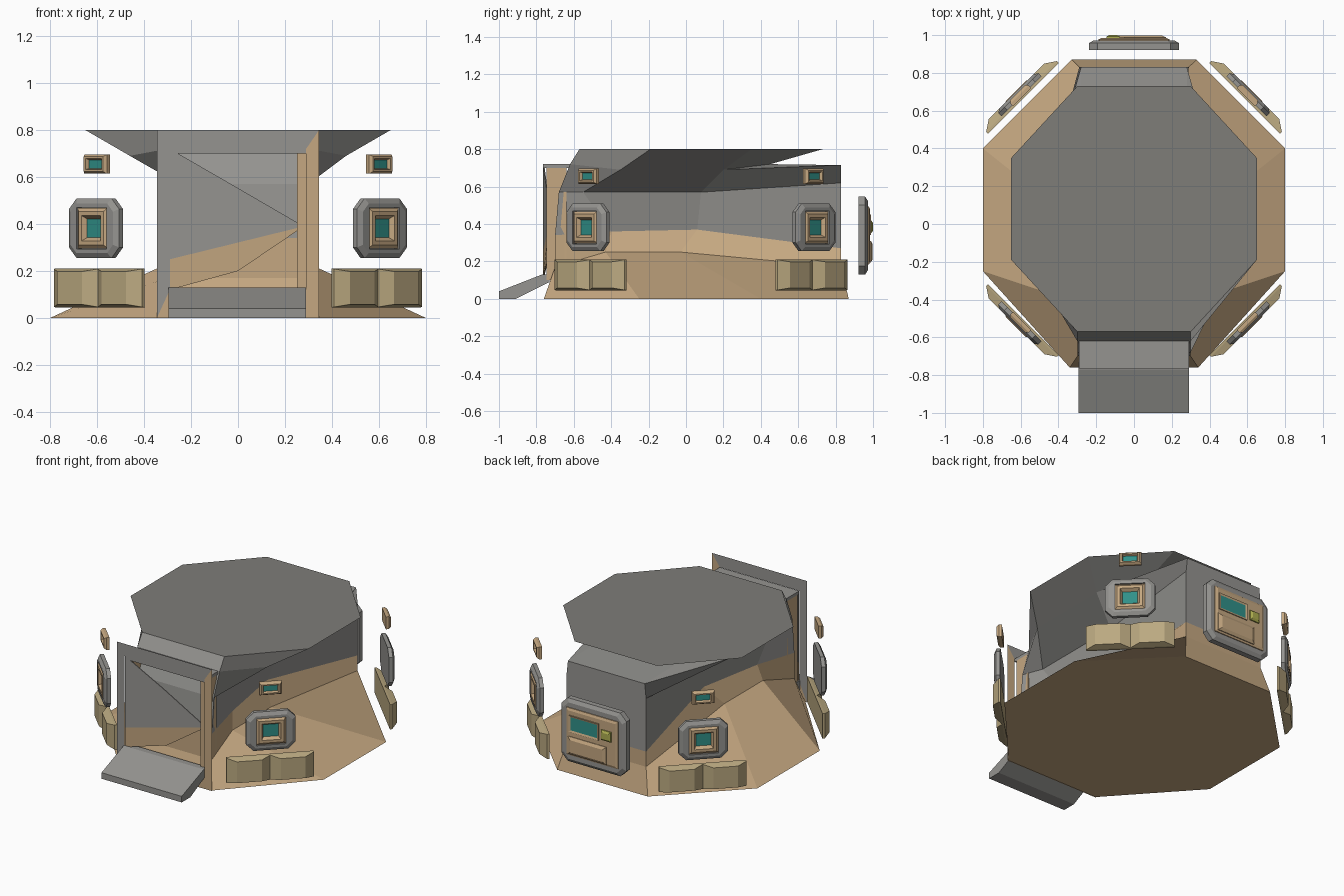
import bpy, bmesh, math
from mathutils import Matrix, Vector

if "Cube" in bpy.data.objects:
    bpy.data.objects.remove(bpy.data.objects["Cube"])


def material(name, col):
    m = bpy.data.materials.new(name)
    m.diffuse_color = (*col, 1)
    m.use_nodes = True
    m.node_tree.nodes["Principled BSDF"].inputs["Base Color"].default_value = m.diffuse_color
    return m


TAN = material("tan", (0.56, 0.39, 0.22))
SAND = material("sand", (0.50, 0.40, 0.22))
GREY = material("grey", (0.30, 0.295, 0.28))
DARK = material("dark_grey", (0.21, 0.205, 0.19))
TEAL = material("teal", (0.03, 0.28, 0.25))
OLIVE = material("olive", (0.42, 0.42, 0.08))


def finish(name, bm, mats):
    bmesh.ops.remove_doubles(bm, verts=bm.verts, dist=0.0005)
    bmesh.ops.recalc_face_normals(bm, faces=bm.faces)
    me = bpy.data.meshes.new(name)
    bm.to_mesh(me)
    bm.free()
    for m in mats:
        me.materials.append(m)
    ob = bpy.data.objects.new(name, me)
    bpy.context.collection.objects.link(ob)
    return ob


def skin(name, rings, mats):
    """Joins closed rings; mats[i] colours band i, the last one the end cap."""
    bm = bmesh.new()
    slots = list(dict.fromkeys(mats))
    loops = [[bm.verts.new(p) for p in r] for r in rings]
    n = len(rings[0])
    for i in range(len(loops) - 1):
        for j in range(n):
            k = (j + 1) % n
            f = bm.faces.new((loops[i][j], loops[i][k], loops[i + 1][k], loops[i + 1][j]))
            f.material_index = slots.index(mats[i])
    bm.faces.new(loops[0][::-1]).material_index = slots.index(mats[0])
    bm.faces.new(loops[-1]).material_index = slots.index(mats[-1])
    return finish(name, bm, slots)


def plate(name, mtx, t, z, sections, mats):
    """Stack of chamfered rectangles (half width, half height, chamfer, depth)."""
    rings = []
    for w, h, c, d in sections:
        pts = [(-w + c, -h), (w - c, -h), (w, -h + c), (w, h - c),
               (w - c, h), (-w + c, h), (-w, h - c), (-w, -h + c)]
        rings.append([mtx @ Vector((t + a, d, z + b)) for a, b in pts])
    return skin(name, rings, mats)


def box(name, x0, x1, y0, y1, z0, z1, mat):
    rings = [[(x0, y0, z), (x1, y0, z), (x1, y1, z), (x0, y1, z)] for z in (z0, z1)]
    return skin(name, rings, [mat, mat])


# Pinched octagonal body: floor, waist and roof rings (right half, mirrored)
halves = [
    [(.34, -.76, 0), (.8, -.25, 0), (.8, .4, 0), (.33, .87, 0)],
    [(.30, -.70, .17), (.26, -.43, .25), (.26, -.03, .25), (.29, .83, .17)],
    [(.30, -.70, .34), (.24, -.40, .36), (.17, .06, .37), (.29, .83, .27)],
    [(.30, -.68, .57), (.25, -.55, .57), (.25, .08, .57), (.29, .83, .62)],
    [(.30, -.62, .72), (.46, -.35, .69), (.46, .2, .69), (.28, .83, .715)],
    [(.30, -.62, .72), (.46, -.35, .69), (.46, .2, .69), (.28, .45, .72)],
    [(.30, -.57, .8), (.65, -.19, .8), (.65, .35, .8), (.30, .73, .8)],
]
rings = [h + [(-x, y, z) for x, y, z in reversed(h)] for h in halves]
skin("body", rings, [TAN, TAN, GREY, GREY, GREY, GREY, DARK])

# Thin front door frame
bm = bmesh.new()
outer = [(-.345, 0), (.345, 0), (.345, .8), (-.345, .8)]
inner = [(-.29, .12), (.29, .12), (.29, .72), (-.29, .72)]
a = [bm.verts.new((x, -.765, z)) for x, z in outer]
b = [bm.verts.new((x, -.765, z)) for x, z in inner]
for j in range(4):
    k = (j + 1) % 4
    bm.faces.new((a[j], a[k], b[k], b[j])).material_index = 1 if j < 2 else 0
finish("door_frame", bm, [GREY, TAN])

# Door infill sheet, lower sheet, jambs and soffit
skin("door_panel", [[(-.29, y, .25), (.28, y + .03, .39), (-.03, y + .02, .57), (-.29, y, .72)]
                    for y in (-.758, -.764)], [GREY, GREY])
skin("door_lower_panel", [[(-.29, y, .12), (.0, y + .02, .2), (.28, y + .03, .39), (-.29, y, .25)]
                          for y in (-.758, -.764)], [TAN, TAN])
for s in (-1, 1):
    x = sorted((s * .25, s * .29))
    box("door_jamb", x[0], x[1], -.745, -.64, .1, .7, TAN)
box("door_soffit", -.29, .29, -.764, -.58, .70, .72, GREY)

# Entry ramp
side = [(-1, 0), (-.91, 0), (-.73, .09), (-.73, .13), (-.77, .13), (-1, .04)]
skin("entry_ramp", [[(x, y, z) for y, z in side] for x in (-.295, .29)], [GREY, GREY])

# Four diagonal wall modules
for ang in (45, 135, 225, 315):
    m = Matrix.Translation((0, .08, 0)) @ Matrix.Rotation(math.radians(ang - 90), 4, 'Z')
    for s in (-1, 1):
        plate("cushion", m, s * .1325, .128,
              [(.1325, .083, 0, .828), (.1325, .081, 0, .842), (.075, .07, 0, .88)],
              [SAND, SAND, SAND])
    plate("window_surround", m, 0, .382,
          [(.15, .127, .045, .842), (.15, .127, .045, .866), (.128, .105, .035, .88),
           (.09, .088, 0, .88), (.09, .088, 0, .85)],
          [GREY, GREY, GREY, GREY, GREY])
    plate("window", m, 0, .382,
          [(.09, .086, 0, .845), (.09, .086, 0, .872), (.076, .072, 0, .884),
           (.058, .054, 0, .884), (.046, .04, 0, .862)],
          [TAN, TAN, TAN, TAN, TEAL])
    plate("small_window", m, 0, .655,
          [(.068, .041, 0, .838), (.068, .041, 0, .856), (.058, .032, 0, .87),
           (.048, .024, 0, .87), (.042, .018, 0, .854)],
          [TAN, TAN, TAN, TAN, TEAL])

# Rear control panel
I = Matrix.Identity(4)
plate("panel_base", I, 0, .338,
      [(.237, .208, .045, .922), (.237, .208, .045, .958), (.215, .186, .04, .972)],
      [GREY, GREY, GREY])
plate("panel_face", I, 0, .338,
      [(.188, .155, 0, .965), (.188, .155, 0, .978), (.172, .14, 0, .984)],
      [TAN, TAN, TAN])
plate("screen", I, .055, .395,
      [(.108, .055, 0, .98), (.108, .055, 0, .99), (.095, .043, 0, .986)],
      [TAN, TAN, TEAL])
plate("lower_cover", I, .03, .252,
      [(.14, .058, 0, .98), (.14, .058, 0, .988), (.118, .04, 0, .998)],
      [TAN, TAN, TAN])
plate("button", I, -.11, .385,
      [(.035, .033, 0, .98), (.035, .033, 0, .992), (.022, .02, 0, 1.0)],
      [OLIVE, OLIVE, OLIVE])
